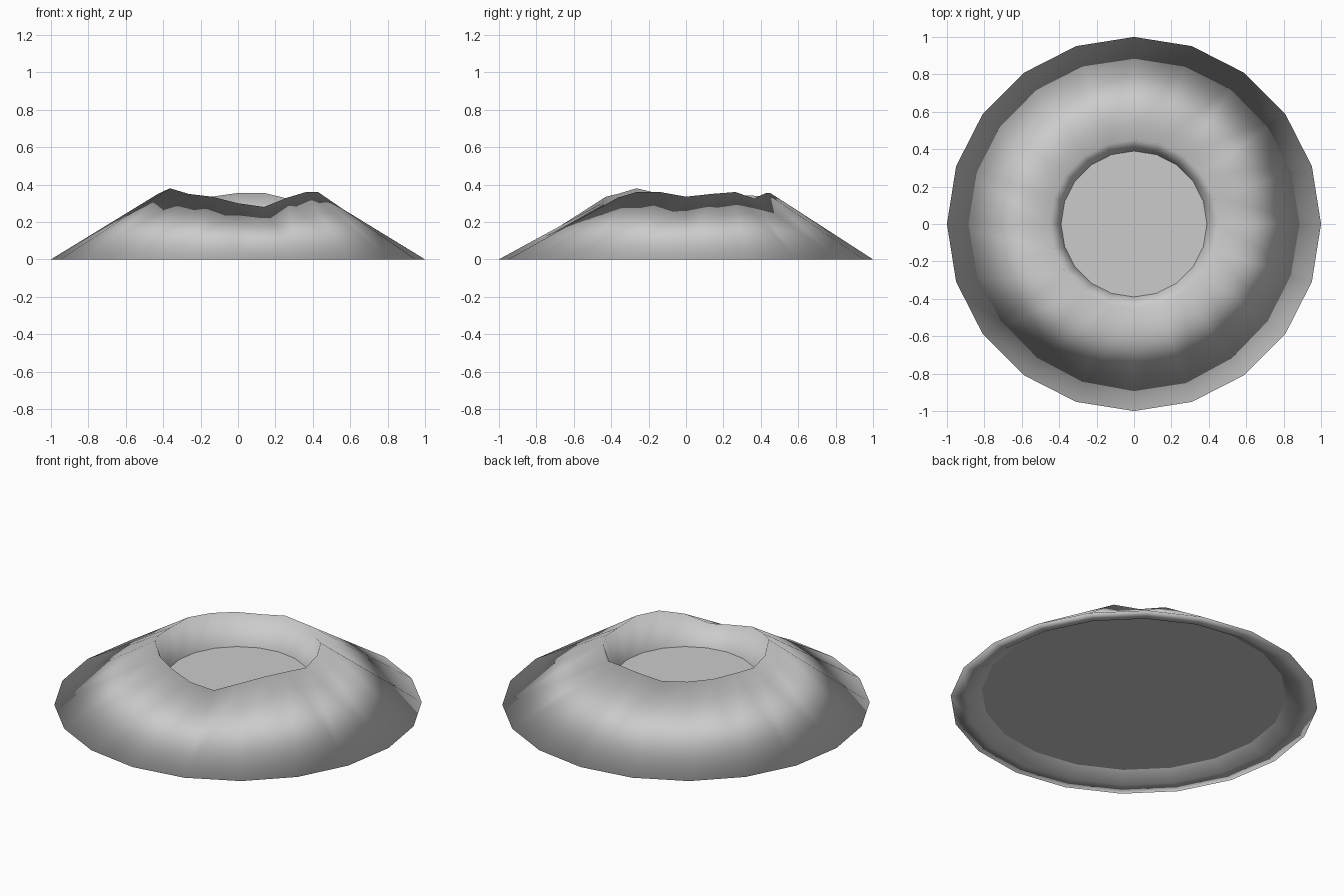
import bpy, bmesh
from math import cos, sin, tau

if "Cube" in bpy.data.objects:
    bpy.data.objects.remove(bpy.data.objects["Cube"])

SIDES = 20
# Uneven crater rim heights, counter-clockwise from +x
RIM = [.335, .35, .36, .325, .355, .355, .335, .34, .345, .35,
       .335, .35, .38, .35, .335, .30, .28, .33, .36, .36]

bm = bmesh.new()


def ring(radius, heights):
    return [bm.verts.new((radius * cos(tau * i / SIDES), radius * sin(tau * i / SIDES), heights[i]))
            for i in range(SIDES)]


def flat(z):
    return [z] * SIDES


# Rings from the underside recess, over the rim, to the crater floor
rings = [ring(0.83, flat(0.052)), ring(0.91, flat(0)), ring(1.0, flat(0)),
         ring(0.45, RIM), ring(0.39, flat(0.16))]
for a, b in zip(rings, rings[1:]):
    for i in range(SIDES):
        j = (i + 1) % SIDES
        bm.faces.new((a[i], a[j], b[j], b[i])).smooth = True

# Flat recess cap and crater floor
bm.faces.new(rings[0][::-1])
bm.faces.new(rings[-1])
bmesh.ops.recalc_face_normals(bm, faces=bm.faces)

mesh = bpy.data.meshes.new("crater_mound")
bm.to_mesh(mesh)
bm.free()
bpy.context.collection.objects.link(bpy.data.objects.new("crater_mound", mesh))
